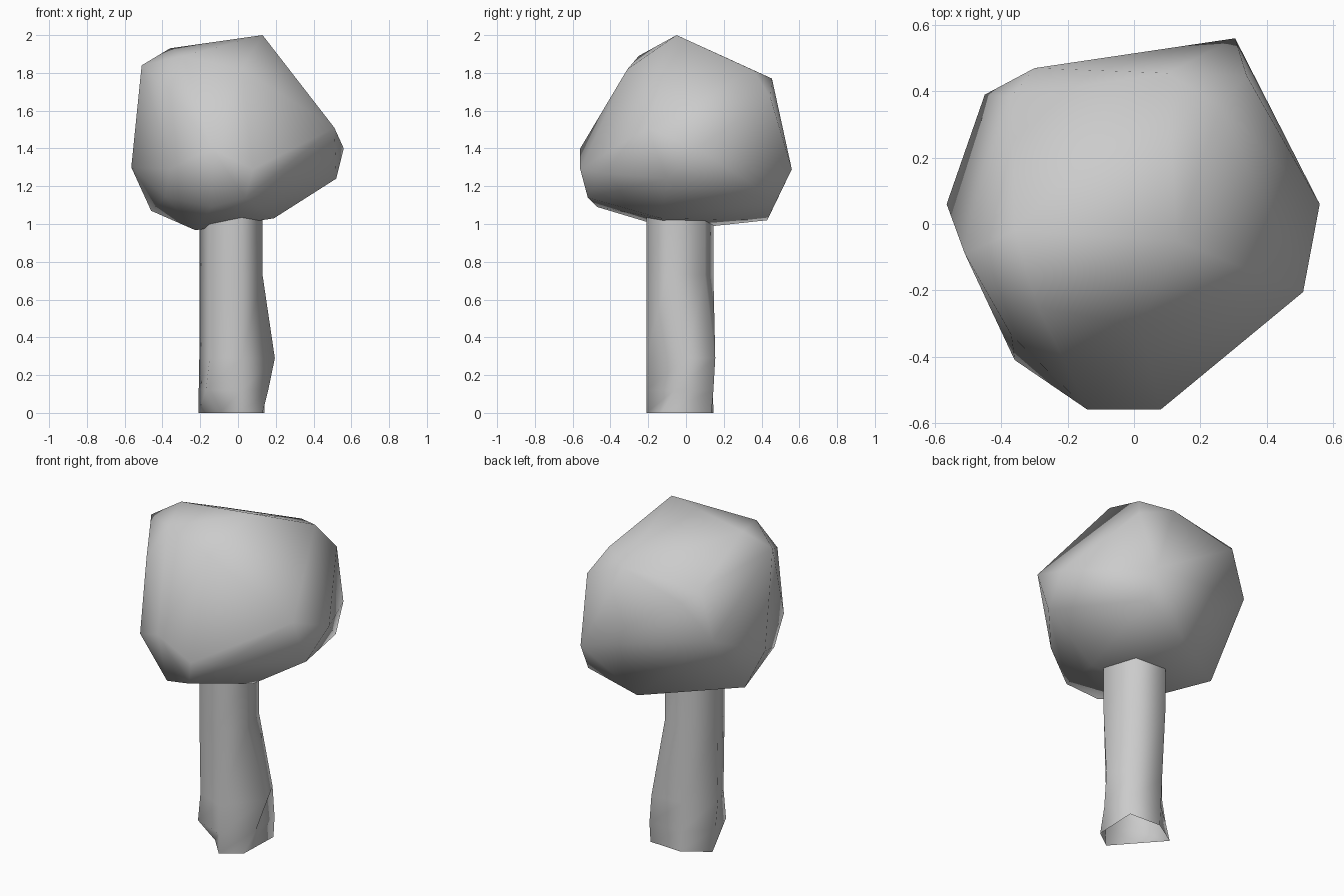
import bpy, bmesh


def finish(bm, name):
    bmesh.ops.recalc_face_normals(bm, faces=bm.faces)
    for f in bm.faces:
        f.smooth = True
    mesh = bpy.data.meshes.new(name)
    bm.to_mesh(mesh)
    bm.free()
    obj = bpy.data.objects.new(name, mesh)
    bpy.context.collection.objects.link(obj)
    return obj


# crown: faceted boulder-like foliage, the convex hull of its corner points
crown_points = [
    (.13, -.05, 2), (-.36, -.02, 1.93), (-.51, -.09, 1.84), (-.29, -.25, 1.89),
    (.02, -.31, 1.82), (-.37, -.335, 1.715), (.26, .355, 1.815), (.10, .455, 1.77),
    (.34, .447, 1.67), (-.37, .385, 1.74), (-.30, .47, 1.67), (-.45, .39, 1.45),
    (.305, .56, 1.29), (.51, -.205, 1.51), (.56, .06, 1.40), (.52, -.10, 1.24),
    (.31, .48, 1.125), (-.14, -.56, 1.40), (.08, -.56, 1.29), (.21, -.45, 1.27),
    (.04, -.52, 1.14), (-.14, -.47, 1.09), (-.36, -.41, 1.29), (-.385, -.285, 1.145),
    (-.565, .06, 1.30), (-.46, .10, 1.07), (-.225, -.06, .967), (.19, -.13, 1.03),
    (.02, .43, 1.02),
]
bm = bmesh.new()
for p in crown_points:
    bm.verts.new(p)
bmesh.ops.convex_hull(bm, input=bm.verts)
bmesh.ops.delete(bm, geom=[v for v in bm.verts if not v.link_faces], context='VERTS')
finish(bm, "crown")

# trunk: uneven open-ended loft, five-cornered at the ground
upper = [(.13, -.10), (.07, .10), (-.10, .145), (-.205, 0), (-.15, -.15), (.02, -.21)]
sections = [
    (0, [(.13, -.13), (.14, .135), (-.06, .145), (-.21, .05), (-.095, -.08), (.02, -.21)]),
    (.12, [(.16, -.06), (.14, .145), (-.07, .143), (-.208, .02), (-.17, -.135), (.02, -.21)]),
    (.29, [(.195, 0), (.12, .155), (-.08, .14), (-.205, -.01), (-.15, -.14), (.02, -.21)]),
    (.73, upper),
    (1.06, upper),
]
bm = bmesh.new()
rings = [[bm.verts.new((x, y, z)) for x, y in ring] for z, ring in sections]
for low, high in zip(rings, rings[1:]):
    for i in range(6):
        j = (i + 1) % 6
        bm.faces.new((low[i], low[j], high[j], high[i]))
finish(bm, "trunk")
